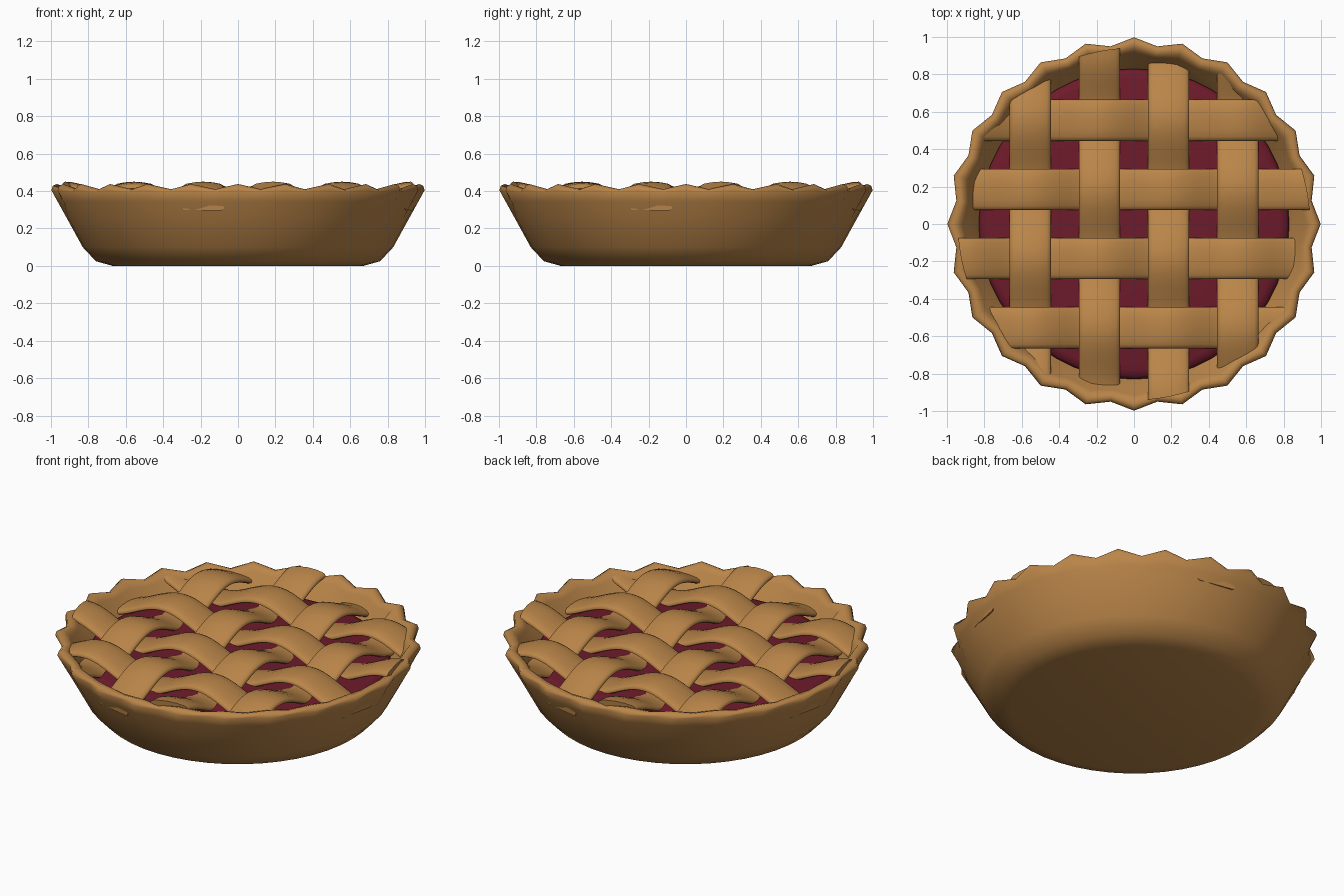
import bpy, bmesh, math

if "Cube" in bpy.data.objects:
    bpy.data.objects.remove(bpy.data.objects["Cube"])

def material(name, rgb):
    m = bpy.data.materials.new(name)
    m.diffuse_color = (*rgb, 1)
    m.use_nodes = True
    m.node_tree.nodes["Principled BSDF"].inputs["Base Color"].default_value = m.diffuse_color
    return m

PASTRY = material("baked pastry", (0.49, 0.235, 0.066))
CHERRY = material("cherry filling", (0.155, 0.0105, 0.024))

def finish(name, bm, mat, angle):
    bmesh.ops.remove_doubles(bm, verts=bm.verts, dist=1e-5)
    bmesh.ops.recalc_face_normals(bm, faces=bm.faces)
    me = bpy.data.meshes.new(name)
    bm.to_mesh(me)
    bm.free()
    me.materials.append(mat)
    ob = bpy.data.objects.new(name, me)
    bpy.context.collection.objects.link(ob)
    bpy.ops.object.select_all(action='DESELECT')
    ob.select_set(True)
    bpy.context.view_layer.objects.active = ob
    bpy.ops.object.shade_smooth_by_angle(angle=math.radians(angle))
    return ob

def skin(bm, rows, closed):
    """Join rows of points with quads."""
    rows = [[bm.verts.new(p) for p in row] for row in rows]
    n = len(rows[0])
    for a, b in zip(rows, rows[1:]):
        for i in range(n if closed else n - 1):
            j = (i + 1) % n
            bm.faces.new((a[i], a[j], b[j], b[i]))
    return rows

def lathe(name, profile, segments, mat, angle):
    """Turn (radius, z, flute radius, flute z) points; flutes pull in every second segment."""
    bm = bmesh.new()
    rows = []
    for r, z, fr, fz in profile:
        row = []
        for i in range(segments):
            a = 2 * math.pi * i / segments
            rr, zz = r - fr * (i % 2), z - fz * (i % 2)
            row.append((rr * math.cos(a), rr * math.sin(a), zz))
        rows.append(row)
    rows = skin(bm, rows, True)
    bm.faces.new(rows[0])
    bm.faces.new(rows[-1])
    return finish(name, bm, mat, angle)

# Crust: fluted outer wall, rounded rim, inner wall and inner floor
lathe("crust", [
    (0.67, 0.0, 0, 0), (0.76, 0.025, 0, 0), (0.83, 0.10, 0, 0),
    (0.918, 0.26, 0.002, 0), (0.965, 0.345, 0.018, 0), (0.998, 0.405, 0.04, 0.01),
    (0.99, 0.428, 0.039, 0.024), (0.968, 0.438, 0.036, 0.028), (0.94, 0.428, 0.032, 0.025),
    (0.917, 0.395, 0.022, 0.008), (0.88, 0.345, 0.008, 0),
    (0.82, 0.27, 0, 0), (0.72, 0.06, 0, 0)], 48, PASTRY, 80)

# Filling: shallow dome with a rounded edge
lathe("filling", [
    (0.76, 0.20, 0, 0), (0.83, 0.28, 0, 0), (0.83, 0.302, 0, 0), (0.815, 0.322, 0, 0),
    (0.78, 0.332, 0, 0), (0.4, 0.335, 0, 0)], 48, CHERRY, 60)

# Lattice: woven strips with domed tops, trimmed to the round of the pie
PITCH, HALF_WIDTH, HALF_THICK, TRIM = 0.37, 0.11, 0.023, 0.942
SECTION = [(-1, -0.5), (-1, -0.1), (-0.95, 0.3), (-0.8, 0.65), (-0.45, 0.95), (0, 1.1),
           (0.45, 0.95), (0.8, 0.65), (0.95, 0.3), (1, -0.1), (1, -0.5),
           (0.9, -0.8), (-0.9, -0.8)]

def strip(name, offset, sign, along_x):
    bm = bmesh.new()
    rows, steps = [], 48
    for k in range(steps + 1):
        t = 2 * k / steps - 1
        row = []
        for u, v in SECTION:
            side = offset + u * HALF_WIDTH
            s = t * math.sqrt(TRIM ** 2 - side ** 2)
            z = 0.37 + sign * 0.055 * math.sin(math.pi * s / PITCH) + v * HALF_THICK
            row.append((s, side, z) if along_x else (side, s, z))
        rows.append(row)
    rows = skin(bm, rows, True)
    bm.faces.new(rows[0])
    bm.faces.new(rows[-1])
    finish(name, bm, PASTRY, 50)

for i in range(4):
    offset = (i - 1.5) * PITCH
    weave = 1 if i % 2 else -1
    strip(f"lattice_lengthwise_{i + 1}", offset, weave, False)
    strip(f"lattice_crosswise_{i + 1}", offset, -weave, True)
